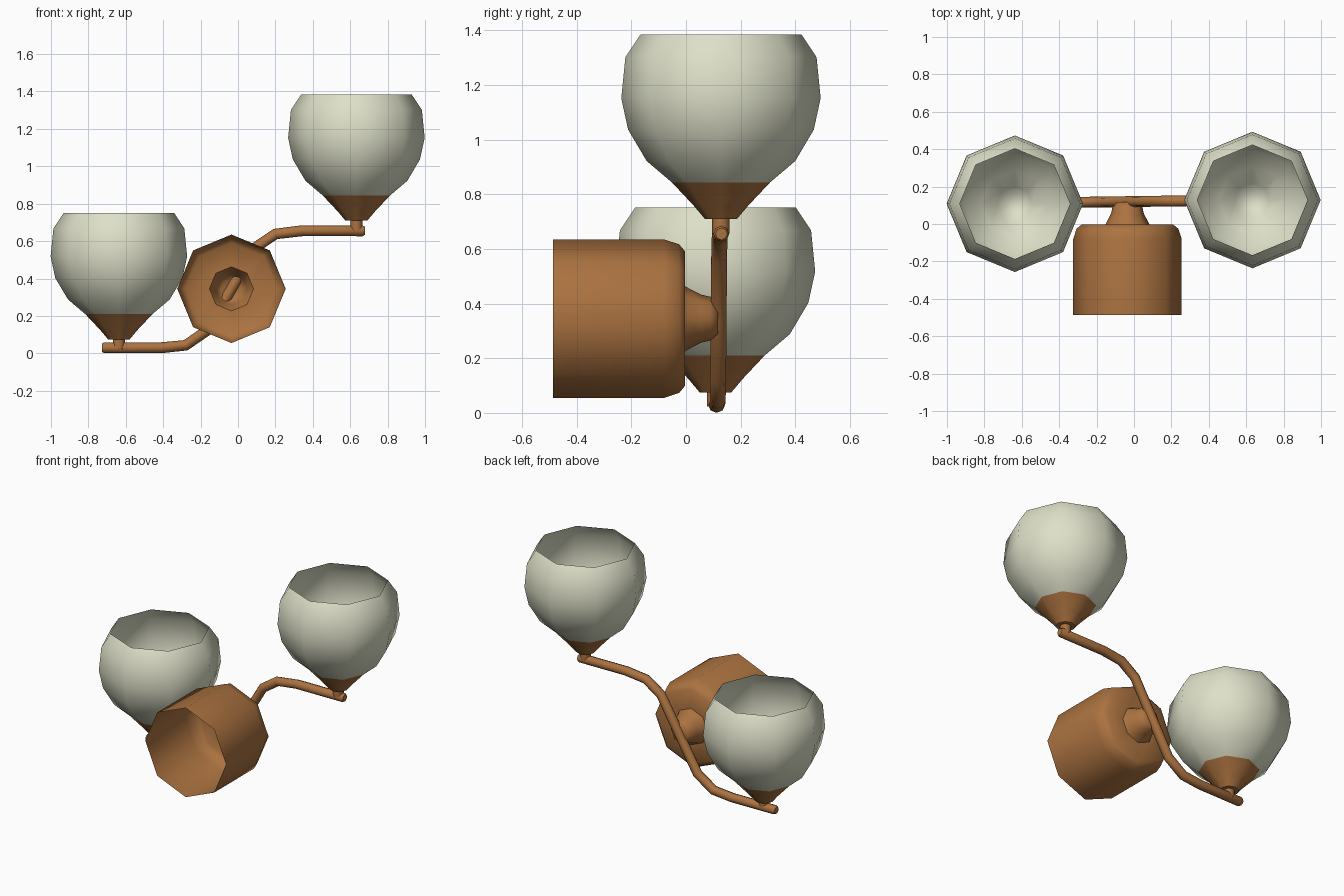
import bpy, bmesh, math
from mathutils import Matrix, Vector

if "Cube" in bpy.data.objects:
    bpy.data.objects.remove(bpy.data.objects["Cube"])


def material(name, rgb):
    m = bpy.data.materials.new(name)
    m.diffuse_color = (*rgb, 1)
    m.use_nodes = True
    m.node_tree.nodes["Principled BSDF"].inputs["Base Color"].default_value = m.diffuse_color
    return m


copper = material("copper brown", (0.41, 0.17, 0.052))
glass = material("cream glass", (0.73, 0.745, 0.58))


def smooth(obj):
    bpy.ops.object.select_all(action='DESELECT')
    obj.select_set(True)
    bpy.context.view_layer.objects.active = obj
    bpy.ops.object.shade_smooth_by_angle(angle=math.radians(50))


def lathe(name, profile, loc, mat, rot=Matrix(), sides=8, cap_start=False, cap_end=False):
    """Turn a (radius, height) profile around an axis through loc."""
    bm = bmesh.new()
    rings = [[bm.verts.new((r * math.cos(2 * math.pi * i / sides),
                            r * math.sin(2 * math.pi * i / sides), h))
              for i in range(sides)] for r, h in profile]
    for a, b in zip(rings, rings[1:]):
        for i in range(sides):
            j = (i + 1) % sides
            bm.faces.new((a[i], a[j], b[j], b[i]))
    if cap_start:
        bm.faces.new(rings[0][::-1])
    if cap_end:
        bm.faces.new(rings[-1])
    bm.transform(Matrix.Translation(loc) @ rot)
    me = bpy.data.meshes.new(name)
    bm.to_mesh(me)
    bm.free()
    obj = bpy.data.objects.new(name, me)
    bpy.context.collection.objects.link(obj)
    me.materials.append(mat)
    smooth(obj)
    return obj


# wall cup with hollow neck, its axis along y and its mouth at the front
along_y = Matrix.Rotation(math.radians(-90), 4, 'X')
lathe("wall_cup",
      [(0.29, -0.487), (0.29, -0.08), (0.272, -0.025), (0.245, -0.003),
       (0.118, -0.003), (0.088, 0.055), (0.08, 0.09), (0.055, 0.117)],
      Vector((-0.035, 0, 0.345)), copper, along_y, cap_end=True)

# S-shaped arm with slightly rounded ends
path = [(-0.728, 0.03, 0.75), (-0.715, 0.03, 1), (-0.41, 0.03, 1), (-0.28, 0.043, 1),
        (-0.165, 0.122, 1), (-0.035, 0.345, 1), (0.095, 0.567, 1),
        (0.2, 0.638, 1), (0.34, 0.655, 1), (0.665, 0.655, 1), (0.678, 0.655, 0.75)]
cu = bpy.data.curves.new("curved_arm", 'CURVE')
cu.dimensions = '3D'
cu.bevel_depth = 0.029
cu.bevel_resolution = 2
cu.use_fill_caps = True
sp = cu.splines.new('POLY')
sp.points.add(len(path) - 1)
for p, (x, z, r) in zip(sp.points, path):
    p.co = (x, 0.12 + 0.014 * x, z, 1)
    p.radius = r
arm = bpy.data.objects.new("curved_arm", cu)
bpy.context.collection.objects.link(arm)
cu.materials.append(copper)
bpy.ops.object.select_all(action='DESELECT')
arm.select_set(True)
bpy.context.view_layer.objects.active = arm
bpy.ops.object.convert(target='MESH')
smooth(bpy.context.view_layer.objects.active)

# two lamps: stem, flared holder and open glass shade
for side, loc in (("left", (-0.637, 0.108, 0.033)), ("right", (0.633, 0.128, 0.667))):
    loc = Vector(loc)
    lathe(side + "_stem", [(0.032, -0.01), (0.032, 0.06)], loc, copper, cap_start=True)
    lathe(side + "_holder", [(0.058, 0.042), (0.1, 0.092), (0.18, 0.177)],
          loc, copper, cap_start=True)
    lathe(side + "_shade",
          [(0.05, 0.055), (0.094, 0.098), (0.18, 0.177), (0.272, 0.255), (0.34, 0.37),
           (0.365, 0.485), (0.35, 0.635), (0.295, 0.718)],
          loc, glass, cap_start=True)
